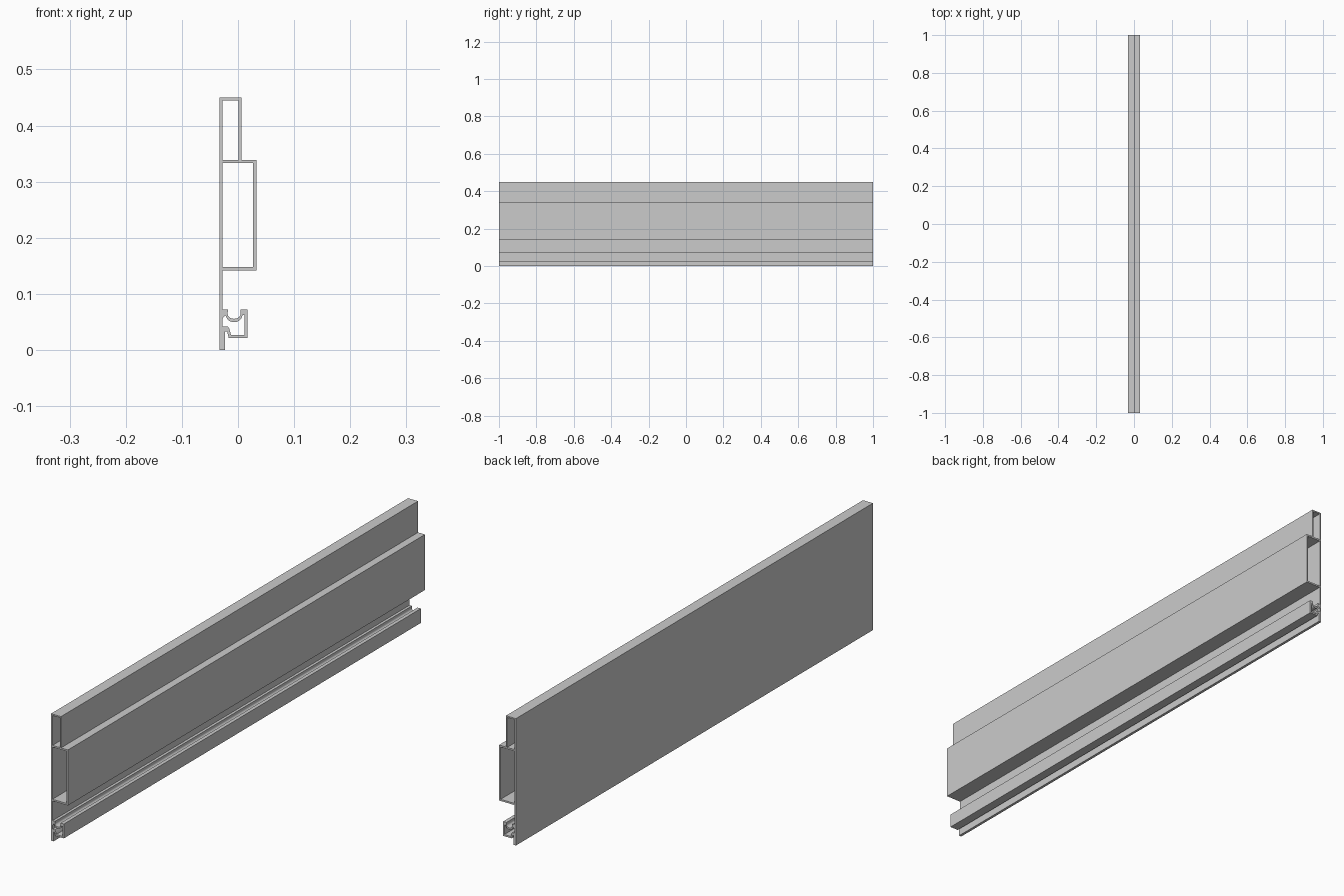
import bpy, bmesh
from math import sin, cos, pi
from mathutils import Vector

if "Cube" in bpy.data.objects:
    bpy.data.objects.remove(bpy.data.objects["Cube"])


def arc(cx, cz, rx, rz, a0, a1, n=10):
    """Points on an elliptical arc, angles in units of pi."""
    return [(cx + rx * cos(pi * (a0 + (a1 - a0) * i / n)),
             cz + rz * sin(pi * (a0 + (a1 - a0) * i / n))) for i in range(n + 1)]


def rect(x0, x1, z0, z1):
    return [(x0, z0), (x1, z0), (x1, z1), (x0, z1)]


def extrude_profile(name, loops, y0=-1.0, y1=1.0):
    """Fill an outline with holes and extrude it along y."""
    bm = bmesh.new()
    edges = []
    for loop in loops:
        vs = [bm.verts.new((x, y0, z)) for x, z in loop]
        edges += [bm.edges.new((vs[i - 1], vs[i])) for i in range(len(vs))]
    bmesh.ops.triangle_fill(bm, edges=edges, use_beauty=True, normal=Vector((0, -1, 0)))
    res = bmesh.ops.extrude_face_region(bm, geom=bm.faces[:], use_keep_orig=True)
    moved = [g for g in res["geom"] if isinstance(g, bmesh.types.BMVert)]
    bmesh.ops.translate(bm, verts=moved, vec=(0, y1 - y0, 0))
    bmesh.ops.recalc_face_normals(bm, faces=bm.faces[:])
    mesh = bpy.data.meshes.new(name)
    bm.to_mesh(mesh)
    bm.free()
    ob = bpy.data.objects.new(name, mesh)
    bpy.context.collection.objects.link(ob)
    return ob


# outer contour: foot, hook channel, seal groove, wide box, narrow box
outer = [(-0.033, 0), (-0.023, 0), (-0.023, 0.033), (-0.0195, 0.033), (-0.0165, 0.021),
         (0.017, 0.021), (0.017, 0.072), (0.004, 0.072)]
outer += arc(-0.007, 0.064, 0.0115, 0.0085, 2, 1)
outer += [(-0.018, 0.072), (-0.0275, 0.072), (-0.0275, 0.142), (0.033, 0.142),
          (0.033, 0.339), (0.006, 0.339), (0.006, 0.45), (-0.033, 0.45)]

# hollow chambers
upper_chamber = rect(-0.0275, 0.001, 0.339, 0.445)
main_chamber = rect(-0.0275, 0.027, 0.148, 0.333)
lower_chamber = [(-0.0275, 0.042), (-0.018, 0.042), (-0.0155, 0.038), (-0.0125, 0.027),
                 (0.012, 0.027), (0.012, 0.062), (0.0085, 0.062)]
lower_chamber += arc(-0.007, 0.062, 0.0145, 0.0125, 1.95, 1.05)
lower_chamber += [(-0.0225, 0.062), (-0.0275, 0.056)]

profile = extrude_profile("rail_profile", [outer, upper_chamber, main_chamber, lower_chamber])

# smooth the rounded groove, keep all corners crisp
bpy.context.view_layer.objects.active = profile
profile.select_set(True)
bpy.ops.object.shade_smooth_by_angle(angle=pi / 7)
